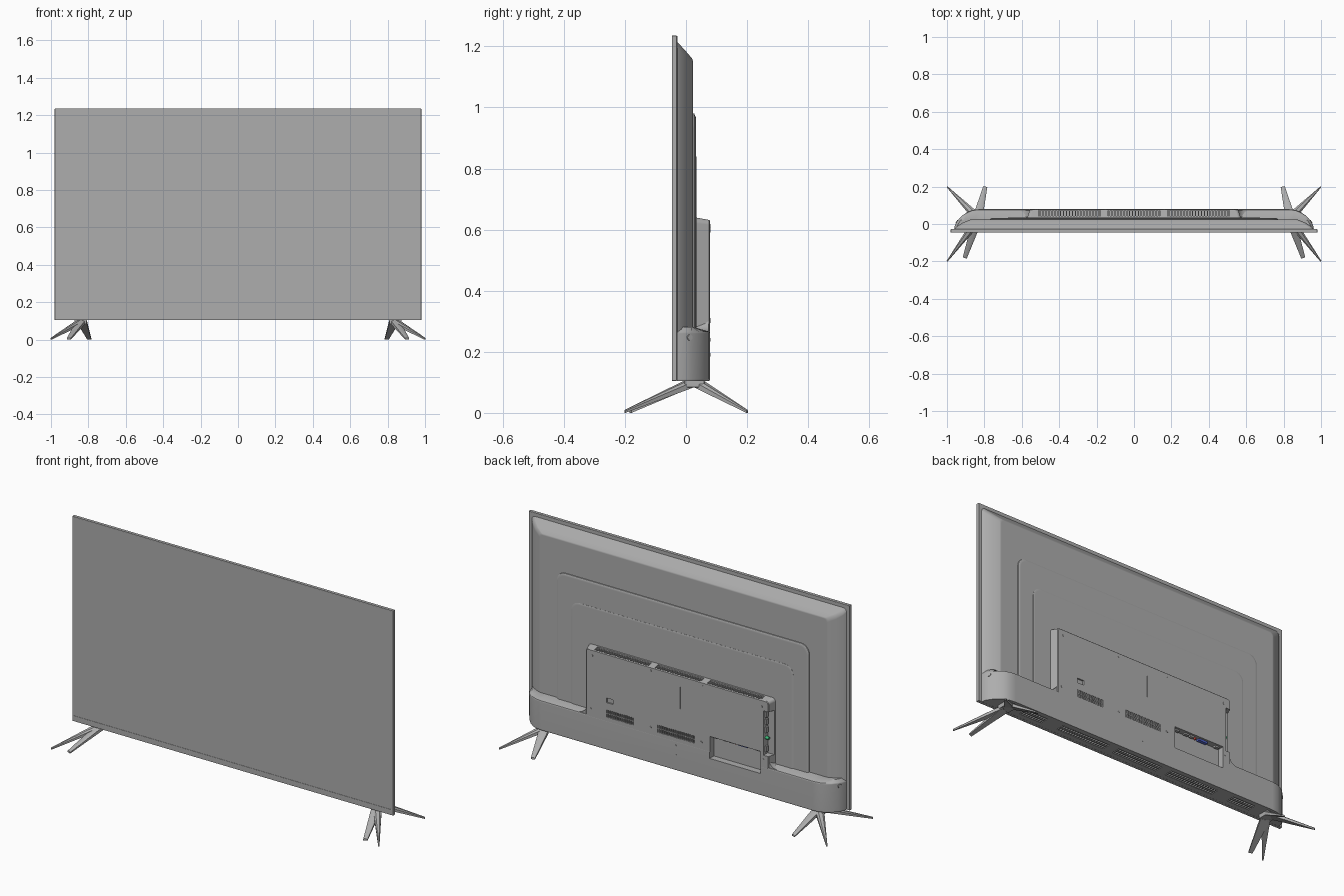
import bpy, bmesh
from math import sin, cos, pi, radians
from mathutils import Vector

if "Cube" in bpy.data.objects:
    bpy.data.objects.remove(bpy.data.objects["Cube"])

# Shared dark grey plastic
grey = bpy.data.materials.new("dark_grey_plastic")
grey.diffuse_color = (.42, .42, .42, 1)
grey.use_nodes = True
grey.node_tree.nodes["Principled BSDF"].inputs["Base Color"].default_value = grey.diffuse_color


def smooth(ob, angle=30):
    bpy.ops.object.select_all(action='DESELECT')
    bpy.context.view_layer.objects.active = ob
    ob.select_set(True)
    bpy.ops.object.shade_smooth_by_angle(angle=radians(angle))


def finish(name, bm, color=None):
    bmesh.ops.recalc_face_normals(bm, faces=bm.faces)
    me = bpy.data.meshes.new(name)
    bm.to_mesh(me)
    bm.free()
    ob = bpy.data.objects.new(name, me)
    bpy.context.collection.objects.link(ob)
    mat = grey
    if color:
        mat = bpy.data.materials.new(name)
        mat.diffuse_color = (*color, 1)
        mat.use_nodes = True
        mat.node_tree.nodes["Principled BSDF"].inputs["Base Color"].default_value = mat.diffuse_color
    me.materials.append(mat)
    smooth(ob)
    return ob


def loft(name, rings):
    bm = bmesh.new()
    vs = [[bm.verts.new(p) for p in r] for r in rings]
    n = len(rings[0])
    for a, b in zip(vs, vs[1:]):
        for i in range(n):
            j = (i + 1) % n
            bm.faces.new((a[i], a[j], b[j], b[i]))
    bm.faces.new(vs[0])
    bm.faces.new(vs[-1])
    return finish(name, bm)


def boxes(name, spans, bevel=0, color=None):
    """One object from boxes given as (x0, x1, y0, y1, z0, z1)."""
    bm = bmesh.new()
    for x0, x1, y0, y1, z0, z1 in spans:
        vs = bmesh.ops.create_cube(bm, size=1)['verts']
        for v in vs:
            v.co = ((x0 + x1) / 2 + v.co.x * (x1 - x0),
                    (y0 + y1) / 2 + v.co.y * (y1 - y0),
                    (z0 + z1) / 2 + v.co.z * (z1 - z0))
    if bevel:
        bmesh.ops.bevel(bm, geom=bm.edges[:], offset=bevel, segments=2, affect='EDGES', profile=.5)
    return finish(name, bm, color)


def discs(name, places, r, depth, axis, color=None):
    bm = bmesh.new()
    q = Vector((0, 0, 1)).rotation_difference(Vector(axis))
    for p in places:
        vs = bmesh.ops.create_cone(bm, cap_ends=True, segments=16, radius1=r, radius2=r * .85, depth=depth)['verts']
        for v in vs:
            v.co = q @ v.co + Vector(p)
    return finish(name, bm, color)


def rrect(y, hw, z0, z1, r, seg=6):
    pts = []
    for k, (cx, cz) in enumerate([(hw - r, z1 - r), (r - hw, z1 - r), (r - hw, z0 + r), (hw - r, z0 + r)]):
        for i in range(seg + 1):
            a = (k + i / seg) * pi / 2
            pts.append((cx + r * cos(a), y, cz + r * sin(a)))
    return pts


# Front panel and thin bezel
boxes("display_panel", [(-.979, .979, -.0445, -.028, .106, 1.234)])
boxes("bezel", [(-.98, .98, -.046, -.03, 1.228, 1.235), (-.98, .98, -.046, -.03, .105, .135),
                (-.98, -.97, -.046, -.03, .13, 1.23), (.97, .98, -.046, -.03, .13, 1.23)], .001)

# Rear shell and its two stepped plateaus
loft("rear_shell", [rrect(-.03, .962, .12, 1.217, .02), rrect(-.015, .95, .12, 1.2, .02),
                    rrect(.005, .92, .12, 1.178, .02), rrect(.02, .885, .12, 1.16, .02),
                    rrect(.023, .875, .12, 1.152, .02)])
loft("outer_plateau", [rrect(.015, .772, .2, .982, .05), rrect(.027, .77, .2, .98, .05),
                       rrect(.032, .758, .2, .968, .045)])
loft("inner_plateau", [rrect(.025, .68, .2, .845, .05), rrect(.0325, .678, .2, .843, .05),
                       rrect(.035, .668, .2, .833, .045)])

# Electronics housing
upper = loft("electronics_housing", [rrect(.02, .575, .255, .642, .02), rrect(.075, .558, .255, .632, .016),
                                     rrect(.078, .554, .255, .629, .014)])

# Lower housing with rounded ends and sloping ledge
half = [(.962, -.03), (.957, -.005), (.942, .02), (.92, .044), (.892, .064), (.865, .075), (.83, .079)]
plan = half + [(-x, y) for x, y in reversed(half)]
lower = loft("lower_housing", [[(x * .998, y * .97, .105) for x, y in plan],
                               [(x, y, .112) for x, y in plan],
                               [(x, y, .26) for x, y in plan],
                               [(x * .997, y * .96, .266) for x, y in plan],
                               [(x * .985, min(y, .018 + y * .1), .281) for x, y in plan]])

# Curved flares joining both housings
for s, side in ((1, "left"), (-1, "right")):
    arc = [(.605 - .05 * cos(t * pi / 12), .318 - .05 * sin(t * pi / 12)) for t in range(7)]
    prof = [(.53, .318)] + arc + [(.605, .25), (.53, .25)]
    loft(side + "_flare", [[(s * x, y, z) for x, z in prof] for y in (.02, .073)])

# Vent openings: cut recesses, then fill with ribs
top_vents = [(-.51, -.18), (-.14, .14), (.18, .51)]
back_vents = [(.267, .43), (-.105, .12)]
bottom_vents = [(-.74, -.6), (-.5, -.2), (-.14, .14), (.2, .5), (.6, .74)]
cuts = [(a, b, .042, .072, .618, .7) for a, b in top_vents]
cuts += [(a, b, .07, .1, .284, .324) for a, b in back_vents]
cuts += [(a, b, .0, .05, .05, .113) for a, b in bottom_vents]
# Connector pocket, side connector bay, slot and small window
cuts += [(-.51, -.2, .042, .12, .225, .346), (-.7, -.528, .041, .1, .33, .575),
         (-.022, -.017, .072, .1, .45, .57), (.39, .43, .07, .1, .364, .39)]
cutter = boxes("cutter", cuts)
cutter.hide_render = True
for ob in (upper, lower):
    m = ob.modifiers.new("openings", 'BOOLEAN')
    m.operation = 'DIFFERENCE'
    m.solver = 'EXACT'
    m.object = cutter
    bpy.context.view_layer.objects.active = ob
    bpy.ops.object.modifier_apply(modifier=m.name)
    smooth(ob)
bpy.data.objects.remove(cutter)


def ribs(name, groups, pitch, y0, y1, z0, z1, rails=()):
    out = []
    for a, b in groups:
        n = round((b - a) / pitch)
        out += [(a + (i + .3) * (b - a) / n, a + (i + .7) * (b - a) / n, y0, y1, z0, z1) for i in range(n)]
        out += [(a, b, *r) for r in rails]
    boxes(name, out)


ribs("top_vent_ribs", top_vents, .016, .042, .072, .615, .632)
ribs("back_vent_ribs", back_vents, .012, .068, .0775, .284, .324, [(.068, .0775, .302, .306)])
ribs("bottom_vent_ribs", bottom_vents, .016, .0, .05, .1055, .115, [(.023, .028, .1055, .115)])

# Connectors in the pocket ceiling and side bay
boxes("pocket_ports", [(x, x + .025, .05, .066, .337, .348) for x in (-.495, -.335, -.3, -.24)])
boxes("blue_port", [(-.42, -.365, .048, .066, .336, .348)], 0, (.1, .15, .7))
discs("red_jack", [(-.345, .057, .341)], .006, .014, (0, 0, -1), (.7, .08, .06))
discs("green_jack", [(-.535, .056, .42)], .009, .024, (-1, 0, 0), (.05, .5, .2))
boxes("side_ports", [(-.538, -.52, .048, .066, z, z + .03) for z in (.345, .45, .495, .535)])

# Screws on the housing back and recess caps on the ends
discs("housing_screws", [(x, .0775, z) for x, z in
      [(.52, .6), (.163, .612), (-.153, .612), (-.515, .596), (.53, .305), (.163, .3), (-.148, .3),
       (-.525, .305), (.01, .24), (.01, .19)]], .007, .004, (0, 1, 0))
for s, side in ((1, "left"), (-1, "right")):
    discs(side + "_end_cap", [(s * .947, .012, .247)], .011, .006, (s * .87, .5, 0))


# Splayed feet: four tapering legs from a hub on each side
def leg(name, root, tip, w0, w1):
    d = Vector((tip[0] - root[0], tip[1] - root[1], 0)).normalized()
    n = Vector((-d.y, d.x, 0))
    rings = []
    for p, w, z0, z1 in ((root, w0, .082, .109), (tip, w1, 0, .01)):
        c = Vector((p[0], p[1], 0))
        rings.append([c + n * w * a + Vector((0, 0, z)) for a, z in
                      ((-.5, z0), (.5, z0), (.5, z0 * .3 + z1 * .7), (.25, z1), (-.25, z1), (-.5, z0 * .3 + z1 * .7))])
    loft(name, rings)


for s, side in ((1, "left"), (-1, "right")):
    boxes(side + "_foot_hub", [tuple(sorted((s * .81, s * .875))) + (-.005, .06, .083, .11)], .004)
    for nm, root, tip, w0, w1 in (("rear_inner", (.832, .05), (.795, .2), .05, .022),
                                  ("rear_outer", (.848, .045), (1, .2), .045, .006),
                                  ("front_outer", (.845, .008), (1, -.2), .045, .006),
                                  ("front_inner", (.842, .008), (.905, -.182), .05, .022)):
        leg(f"{side}_{nm}_leg", (s * root[0], root[1]), (s * tip[0], tip[1]), w0, w1)

# Keep large faces evenly shaded next to their rounded edges
for ob in bpy.data.objects:
    w = ob.modifiers.new("even_shading", 'WEIGHTED_NORMAL')
    w.keep_sharp = True
